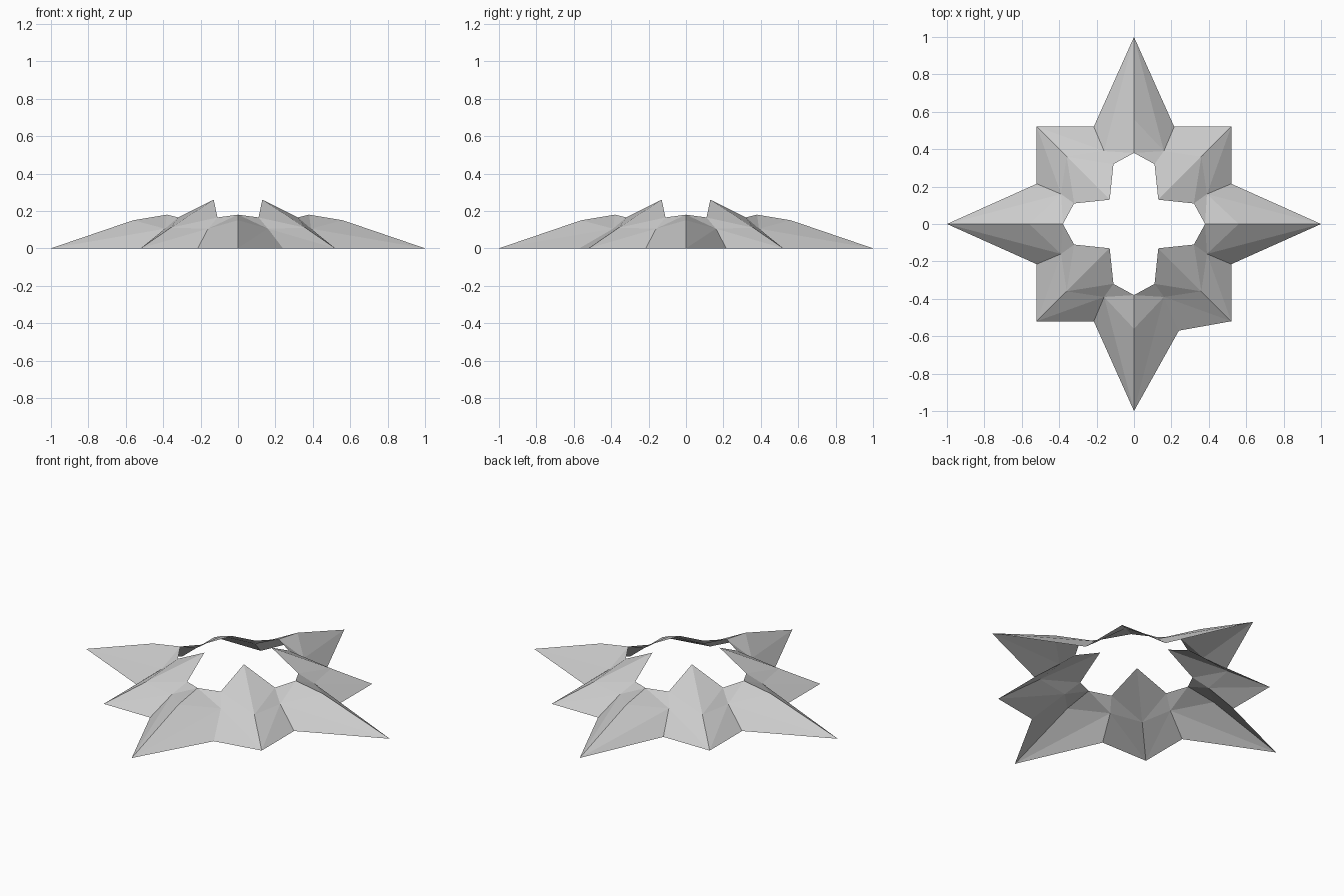
import bpy
import bmesh
from mathutils import Matrix, Vector
from math import pi

cube = bpy.data.objects.get("Cube")
if cube:
    bpy.data.objects.remove(cube)

# Single plain grey finish
grey = bpy.data.materials.new("light_grey")
grey.use_nodes = True
color = (0.6, 0.6, 0.6, 1)
grey.diffuse_color = color
grey.node_tree.nodes["Principled BSDF"].inputs["Base Color"].default_value = color

# One eighth of the star: half a long point joined to half a corner point
P = {
    "tip": (1, 0, 0), "ridge": (0.56, 0, 0.15), "inner": (0.38, 0, 0.18),
    "valley": (0.52, 0.215, 0), "fold": (0.39, 0.16, 0.105), "notch": (0.32, 0.11, 0.165),
    "corner": (0.52, 0.52, 0), "corner_mid": (0.36, 0.36, 0.11), "peak": (0.13, 0.13, 0.26),
}
FACES = [
    ("tip", "valley", "fold"), ("tip", "fold", "ridge"),
    ("ridge", "fold", "inner"), ("inner", "fold", "notch"),
    ("valley", "corner", "fold"), ("corner", "corner_mid", "fold"),
    ("fold", "corner_mid", "notch"), ("notch", "corner_mid", "peak"),
]

# Mirror across the diagonal and turn around the centre in quarter steps
bm = bmesh.new()
for quarter in range(4):
    turn = Matrix.Rotation(quarter * pi / 2, 3, "Z")
    for mirrored in (False, True):
        verts = {}
        for name, (x, y, z) in P.items():
            co = Vector((x, -y, z)) if mirrored else Vector((x, y, z))
            verts[name] = bm.verts.new(turn @ co)
        for face in FACES:
            order = reversed(face) if mirrored else face
            bm.faces.new([verts[n] for n in order])
bmesh.ops.remove_doubles(bm, verts=bm.verts, dist=0.001)

# One front valley is pulled outward
odd = min(bm.verts, key=lambda v: (v.co - Vector((0.215, -0.52, 0))).length)
odd.co = (0.24, -0.57, 0)

mesh = bpy.data.meshes.new("star_shell")
bm.to_mesh(mesh)
bm.free()
mesh.materials.append(grey)
star = bpy.data.objects.new("star_shell", mesh)
bpy.context.collection.objects.link(star)
